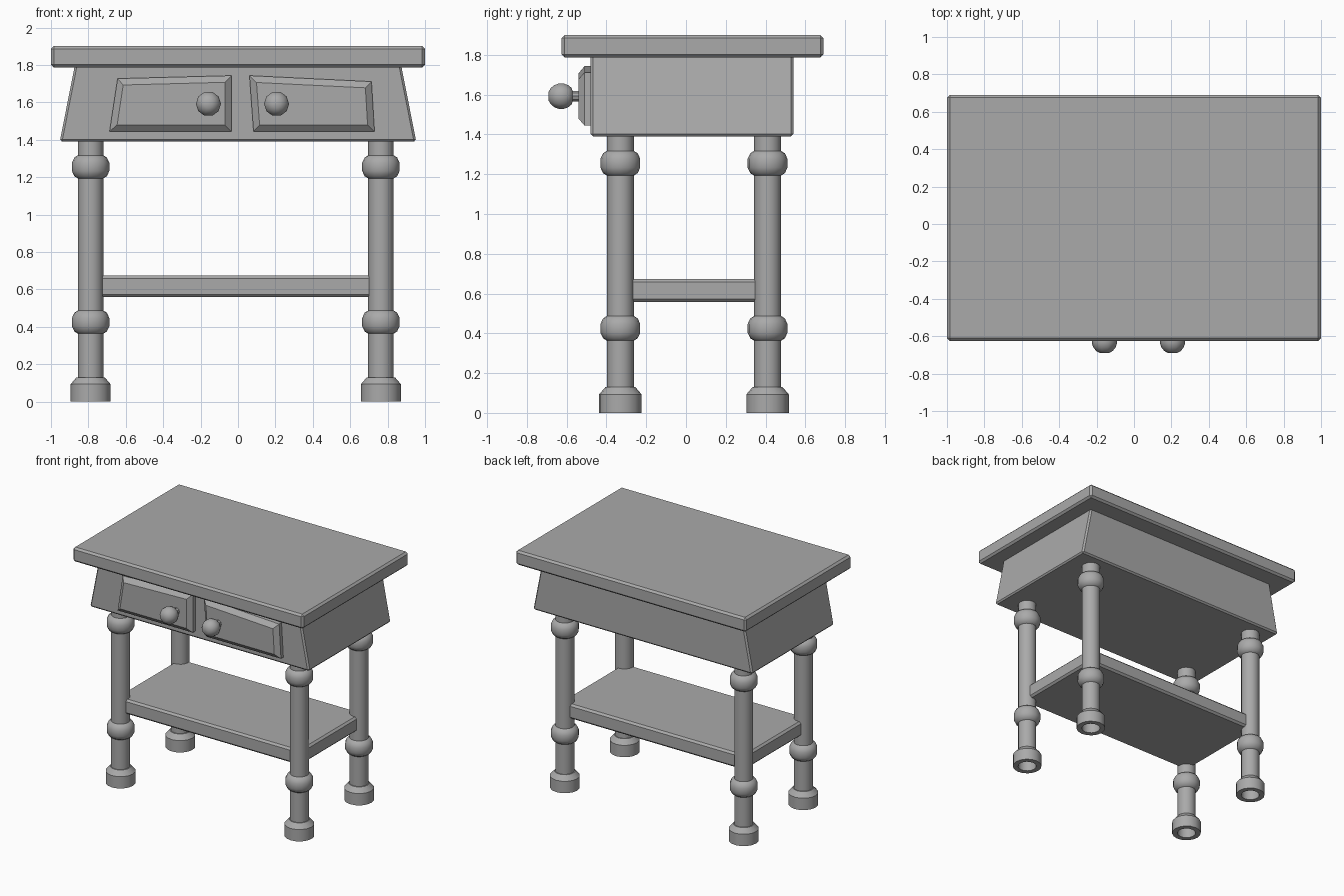
import bpy
import bmesh
import math
from mathutils import Matrix, Vector

if "Cube" in bpy.data.objects:
    bpy.data.objects.remove(bpy.data.objects["Cube"], do_unlink=True)

grey = bpy.data.materials.new("plain_grey")
grey.use_nodes = True
GREY = (0.4, 0.4, 0.4, 1.0)
grey.diffuse_color = GREY
grey.node_tree.nodes["Principled BSDF"].inputs["Base Color"].default_value = GREY


def finish(bm, name, smooth_angle=None):
    """Turn a bmesh into a named, coloured object."""
    bmesh.ops.recalc_face_normals(bm, faces=bm.faces)
    mesh = bpy.data.meshes.new(name)
    bm.to_mesh(mesh)
    bm.free()
    mesh.materials.append(grey)
    if smooth_angle:
        mesh.shade_smooth()
        mesh.set_sharp_from_angle(angle=math.radians(smooth_angle))
    obj = bpy.data.objects.new(name, mesh)
    bpy.context.collection.objects.link(obj)
    return obj


def box(name, low, high, bevel, top_scale=1.0):
    """Bevelled board between two corners; the top may narrow along x."""
    low, high = Vector(low), Vector(high)
    bm = bmesh.new()
    bmesh.ops.create_cube(bm, size=1)
    for v in bm.verts:
        if v.co.z > 0:
            v.co.x *= top_scale
        v.co = (low + high) / 2 + v.co * (high - low)
    bmesh.ops.bevel(bm, geom=bm.edges[:], offset=bevel, segments=1, affect='EDGES')
    return finish(bm, name)


def lathe(name, profile, location, axis='Z', sides=16, smooth_angle=35):
    """Revolve (radius, height) points; both ends are capped."""
    bm = bmesh.new()
    rings = []
    for r, h in profile:
        rings.append([bm.verts.new((r * math.cos(math.tau * i / sides),
                                    r * math.sin(math.tau * i / sides), h))
                      for i in range(sides)])
    for a, b in zip(rings, rings[1:]):
        for i in range(sides):
            j = (i + 1) % sides
            bm.faces.new((a[i], a[j], b[j], b[i]))
    bm.faces.new(rings[0])
    bm.faces.new(rings[-1])
    if axis == 'Y':  # point the profile towards the front
        bm.transform(Matrix.Rotation(math.radians(90), 4, 'X'))
    obj = finish(bm, name, smooth_angle)
    obj.location = location
    return obj


def drawer(name, corners):
    """Raised, chamfered drawer front from (x, z) corners."""
    bm = bmesh.new()
    face = bm.faces.new([bm.verts.new((x, -0.47, z)) for x, z in corners])
    ext = bmesh.ops.extrude_face_region(bm, geom=[face])
    bmesh.ops.translate(bm, vec=(0, -0.04, 0),
                        verts=[g for g in ext["geom"] if isinstance(g, bmesh.types.BMVert)])
    front = [g for g in ext["geom"] if isinstance(g, bmesh.types.BMFace)][0]
    bmesh.ops.inset_region(bm, faces=[front], thickness=0.035, use_even_offset=True)
    for v in front.verts:
        v.co.y = -0.54
    return finish(bm, name)


# Boards: table top, flared drawer case and lower shelf
box("table_top", (-1, -0.625, 1.787), (1, 0.69, 1.9), 0.015)
box("drawer_case", (-0.953, -0.48, 1.39), (0.953, 0.54, 1.8), 0.012, top_scale=0.915)
box("lower_shelf", (-0.812, -0.355, 0.558), (0.788, 0.435, 0.674), 0.015)

# Turned legs: hollow foot, shaft and two rounded collars
SHAFT = 0.068


def collar(z):
    return [(SHAFT, z - 0.062), (0.087, z - 0.05), (0.1, z - 0.022),
            (0.1, z + 0.022), (0.087, z + 0.05), (SHAFT, z + 0.062)]


leg_profile = [(SHAFT, 0.3), (SHAFT, 0), (0.107, 0), (0.107, 0.093), (SHAFT + 0.007, 0.13),
               (SHAFT, 0.13)] + collar(0.425) + collar(1.255) + [(SHAFT, 1.42)]
for side, x in (("right", -0.788), ("left", 0.764)):
    for end, y in (("front", -0.33), ("back", 0.41)):
        lathe(f"{end}_{side}_leg", leg_profile, (x, y, 0))

# Skewed drawer fronts
drawer("right_drawer", [(-0.687, 1.444), (-0.035, 1.444), (-0.035, 1.743), (-0.644, 1.727)])
drawer("left_drawer", [(0.083, 1.444), (0.73, 1.444), (0.714, 1.711), (0.061, 1.743)])

# Knobs: short stem running into a ball
BALL = 0.068
knob_profile = [(0.028, -0.01), (0.028, 0.035)]
for k in range(2, 9):
    a = math.pi * k / 9
    knob_profile.append((BALL * math.sin(a), 0.092 - BALL * math.cos(a)))
for name, x in (("right_knob", -0.158), ("left_knob", 0.206)):
    lathe(name, knob_profile, (x, -0.535, 1.592), axis='Y', sides=10)
